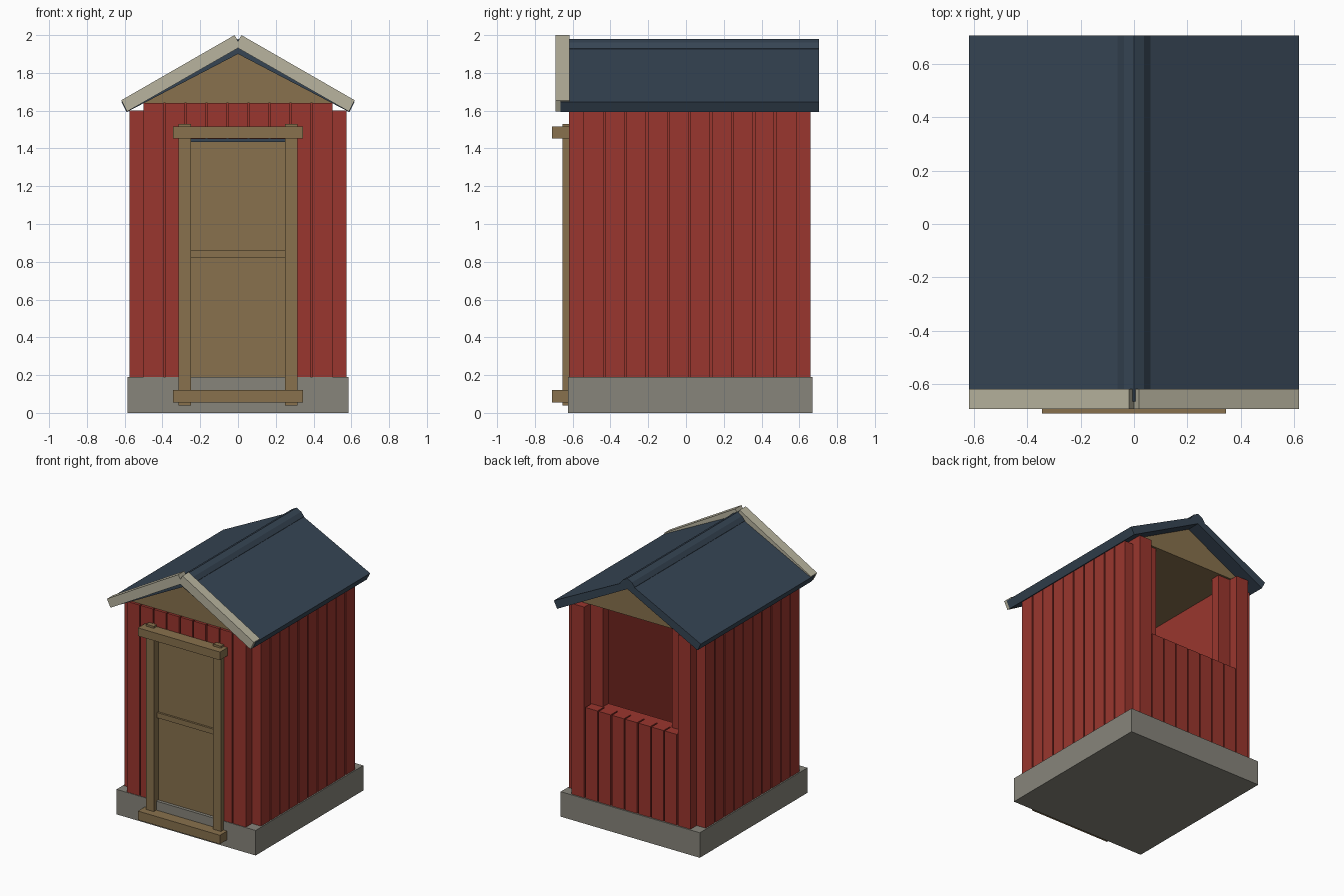
import bpy

cube = bpy.data.objects.get("Cube")
if cube:
    bpy.data.objects.remove(cube, do_unlink=True)


def material(name, *rgb):
    """Flat material from display values 0-255, stored linear."""
    lin = [((c / 255 + 0.055) / 1.055) ** 2.4 for c in rgb]
    m = bpy.data.materials.new(name)
    m.use_nodes = True
    m.diffuse_color = (*lin, 1)
    m.node_tree.nodes["Principled BSDF"].inputs["Base Color"].default_value = (*lin, 1)
    return m


RED = material("barn red", 154, 54, 46)
NAVY = material("slate navy", 54, 69, 84)
GREY = material("concrete grey", 135, 133, 123)
BROWN = material("timber brown", 136, 113, 77)
CREAM = material("cream trim", 184, 180, 159)

BOX_FACES = [(0, 1, 3, 2), (4, 6, 7, 5), (0, 4, 5, 1), (2, 3, 7, 6), (0, 2, 6, 4), (1, 5, 7, 3)]


def finish(name, verts, faces, mat):
    mesh = bpy.data.meshes.new(name)
    mesh.from_pydata(verts, [], faces)
    mesh.materials.append(mat)
    obj = bpy.data.objects.new(name, mesh)
    bpy.context.collection.objects.link(obj)
    return obj


def boxes(name, mat, *bounds):
    """One object from boxes given as ((x0, x1), (y0, y1), (z0, z1))."""
    verts, faces = [], []
    for bx, by, bz in bounds:
        n = len(verts)
        verts += [(x, y, z) for x in sorted(bx) for y in sorted(by) for z in sorted(bz)]
        faces += [tuple(n + i for i in f) for f in BOX_FACES]
    return finish(name, verts, faces, mat)


def prism(name, mat, profile, y0, y1):
    """Extrude a counter-clockwise x-z outline along y."""
    n = len(profile)
    verts = [(x, y, z) for y in (y0, y1) for x, z in profile]
    faces = [tuple(range(n)), tuple(reversed(range(n, 2 * n)))]
    faces += [(i, i + n, (i + 1) % n + n, (i + 1) % n) for i in range(n)]
    return finish(name, verts, faces, mat)


def mirrored(profile):
    return [(-x, z) for x, z in reversed(profile)]


def strips(start, end, count, gap=0.01):
    """Split a length into equal boards with narrow gaps."""
    pitch = (end - start) / count
    return [(start + i * pitch + (gap / 2 if i else 0),
             start + (i + 1) * pitch - (gap / 2 if i < count - 1 else 0))
            for i in range(count)]


# Key levels and layers of the wall
BASE_TOP, SILL, WALL_TOP = 0.19, 0.88, 1.64
X_CORE, X_OUT = 0.5, 0.575
FRONT, FRONT_CORE, BACK_CORE, BACK = -0.62, -0.545, 0.585, 0.66
THICK, LOW = 0.07, 0.15

# Foundation slab
boxes("foundation", GREY, ((-0.585, 0.585), (-0.624, 0.67), (0, BASE_TOP)))

# Inner wall layer, with a wide service opening at the back
back_layer = (BACK_CORE - THICK, BACK_CORE)
inner = [((-X_CORE, X_CORE), (FRONT_CORE, FRONT_CORE + THICK), (LOW, WALL_TOP)),
         ((-X_CORE, X_CORE), back_layer, (LOW, SILL))]
for s in (-1, 1):
    inner.append(((s * (X_CORE - THICK), s * X_CORE),
                  (FRONT_CORE + THICK, BACK_CORE - THICK), (LOW, WALL_TOP)))
    inner.append(((s * 0.29, s * X_CORE), back_layer, (SILL, WALL_TOP)))
boxes("inner_walls", RED, *inner)

# Vertical cladding boards
for side, s in (("left", 1), ("right", -1)):
    boxes(side + "_boards", RED,
          *[((s * X_CORE, s * X_OUT), y, (LOW, 1.6))
            for y in strips(FRONT_CORE, BACK_CORE, 10)])

front_strips = strips(-X_CORE, X_CORE, 9)
boxes("front_boards", RED,
      *[(x, (FRONT, FRONT_CORE), (1.45 if abs(sum(x)) < 0.5 else LOW, WALL_TOP))
        for x in front_strips])
boxes("back_boards", RED,
      *[(x, (BACK_CORE, BACK), (LOW, SILL if 0 < i < 8 else WALL_TOP))
        for i, x in enumerate(front_strips)])

# Door with a middle rail and a dark strip over it
boxes("door", BROWN,
      ((-0.27, 0.27), (-0.6, -0.47), (BASE_TOP, 1.435)),
      ((-0.25, 0.25), (-0.615, -0.6), (0.82, 0.86)))
boxes("door_head_strip", NAVY, ((-0.27, 0.27), (-0.61, FRONT_CORE), (1.435, 1.452)))

# Door frame: two posts and two overlapping rails
boxes("door_posts", BROWN,
      *[((s * 0.25, s * 0.315), (-0.655, -0.6), (0.04, 1.53)) for s in (-1, 1)])
boxes("door_rails", BROWN,
      *[((-0.345, 0.345), (-0.71, -0.62), z) for z in ((0.055, 0.122), (1.453, 1.515))])

# Gable block, closing the room as a ceiling
prism("gable", BROWN, [(-X_CORE, WALL_TOP), (X_CORE, WALL_TOP), (0, 1.9)], -0.6, 0.6)

# Roof slabs, ridge cap and front fascia boards
roof = [(0, 1.9), (0.59, 1.592), (0.618, 1.647), (0, 1.957)]
cap = [(0, 1.94), (0.055, 1.915), (0.062, 1.93), (0.038, 1.96), (0, 1.98)]
fascia = [(-0.015, 1.94), (0.588, 1.595), (0.618, 1.655), (0.018, 2.0)]
for side, flip in (("left", list), ("right", mirrored)):
    prism(side + "_roof", NAVY, flip(roof), -0.665, 0.705)
    prism(side + "_ridge_cap", NAVY, flip(cap), -0.665, 0.705)
    prism(side + "_fascia", CREAM, flip(fascia), -0.692, -0.618)
